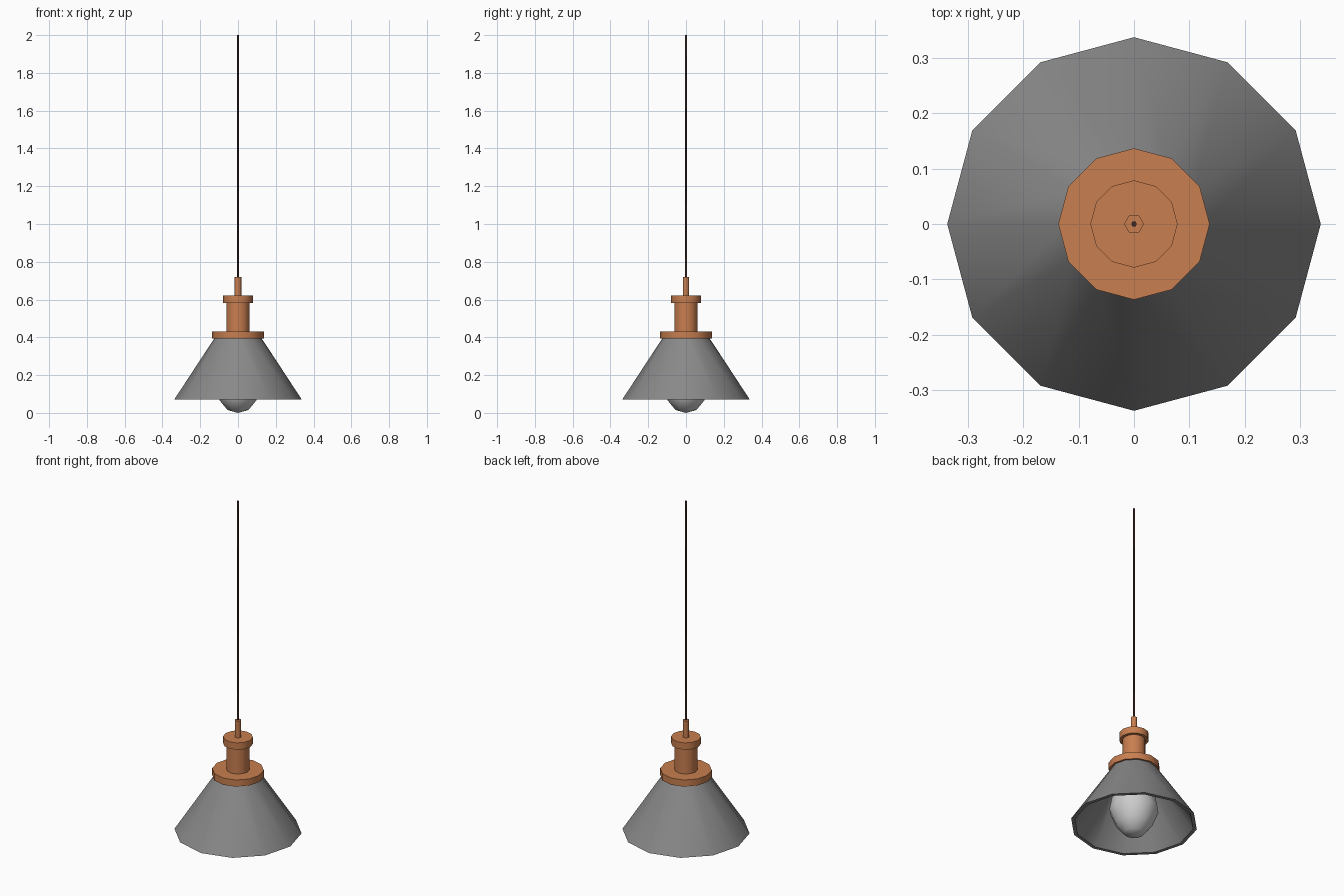
import bpy, bmesh, math

if "Cube" in bpy.data.objects:
    bpy.data.objects.remove(bpy.data.objects["Cube"])


def material(name, rgb):
    m = bpy.data.materials.new(name)
    m.diffuse_color = (*rgb, 1)
    m.use_nodes = True
    m.node_tree.nodes["Principled BSDF"].inputs["Base Color"].default_value = m.diffuse_color
    return m


copper = material("copper", (0.58, 0.21, 0.08))
dark = material("dark_grey", (0.25, 0.25, 0.25))
brown = material("brown_cord", (0.06, 0.025, 0.02))


def lathe(name, profile, sides, mat=None, closed=False, angle=35):
    """Revolve (radius, height) points about z; radius 0 makes a pole."""
    bm = bmesh.new()
    rings = []
    for r, z in profile:
        if r == 0:
            rings.append([bm.verts.new((0, 0, z))] * sides)
        else:
            rings.append([bm.verts.new((r * math.cos(2 * math.pi * i / sides),
                                        r * math.sin(2 * math.pi * i / sides), z))
                          for i in range(sides)])
    pairs = list(zip(rings, rings[1:]))
    if closed:
        pairs.append((rings[-1], rings[0]))
    for a, b in pairs:
        for i in range(sides):
            j = (i + 1) % sides
            bm.faces.new(list(dict.fromkeys((a[i], a[j], b[j], b[i]))))
    # flat caps on open ends
    if not closed:
        for ring in (rings[0], rings[-1]):
            if ring[0] is not ring[1]:
                bm.faces.new(ring)
    bmesh.ops.recalc_face_normals(bm, faces=bm.faces)
    mesh = bpy.data.meshes.new(name)
    bm.to_mesh(mesh)
    bm.free()
    obj = bpy.data.objects.new(name, mesh)
    bpy.context.collection.objects.link(obj)
    if mat:
        mesh.materials.append(mat)
    bpy.ops.object.select_all(action='DESELECT')
    obj.select_set(True)
    bpy.context.view_layer.objects.active = obj
    bpy.ops.object.shade_smooth_by_angle(angle=math.radians(angle))
    return obj


# thin conical shade, open underneath
lathe("shade", [(0.125, 0.395), (0.338, 0.07), (0.318, 0.07), (0.108, 0.39)],
      12, dark, closed=True)

# pear-shaped bulb reaching up into the socket
lathe("bulb", [(0, 0), (0.055, 0.015), (0.097, 0.066), (0.132, 0.15),
               (0.118, 0.225), (0.075, 0.30), (0.05, 0.39)], 12, angle=60)

# stacked copper fittings
lathe("shade_collar", [(0.137, 0.393), (0.137, 0.432)], 12, copper)
lathe("socket_body", [(0.062, 0.432), (0.062, 0.582)], 12, copper)
lathe("socket_cap", [(0.079, 0.582), (0.079, 0.622)], 12, copper)
lathe("cord_grip", [(0.018, 0.622), (0.018, 0.72)], 6, copper, angle=65)

# hanging cord
lathe("cord", [(0.005, 0.72), (0.005, 2.0)], 6, brown, angle=65)
